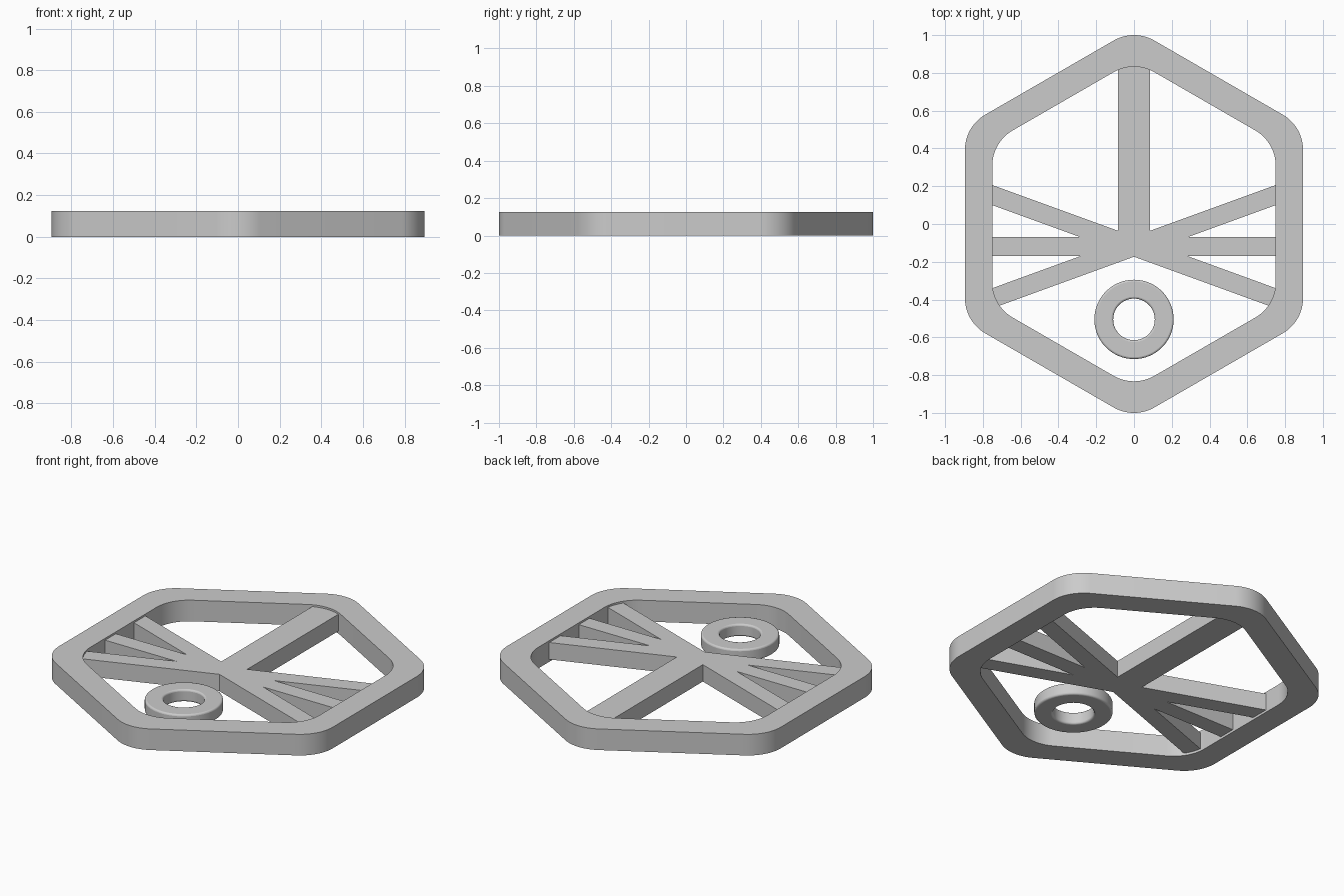
import bpy, bmesh
from math import sin, cos, tan, pi, radians

if "Cube" in bpy.data.objects:
    bpy.data.objects.remove(bpy.data.objects["Cube"])


def rounded_hexagon(apothem, radius, steps=14):
    # Pointy-top hexagon outline with filleted corners
    pts = []
    dist = (apothem - radius) / cos(pi / 6)
    for k in range(6):
        a = pi / 6 + k * pi / 3
        for i in range(steps + 1):
            t = a - pi / 6 + (pi / 3) * i / steps
            pts.append((dist * cos(a) + radius * cos(t),
                        dist * sin(a) + radius * sin(t)))
    return pts


def circle(cx, cy, r, n=64):
    return [(cx + r * cos(2 * pi * i / n), cy + r * sin(2 * pi * i / n)) for i in range(n)]


def make_object(name, bm, bevel=0.0):
    bmesh.ops.recalc_face_normals(bm, faces=bm.faces)
    mesh = bpy.data.meshes.new(name)
    bm.to_mesh(mesh)
    bm.free()
    ob = bpy.data.objects.new(name, mesh)
    bpy.context.collection.objects.link(ob)
    if bevel:
        m = ob.modifiers.new("Bevel", 'BEVEL')
        m.width, m.segments, m.limit_method = bevel, 3, 'ANGLE'
        m.angle_limit = radians(40)
    bpy.ops.object.select_all(action='DESELECT')
    ob.select_set(True)
    bpy.context.view_layer.objects.active = ob
    bpy.ops.object.shade_smooth_by_angle(angle=radians(30))
    return ob


def band(name, outer, inner, z0, z1, bevel=0.0):
    # Closed band between two outlines with matching point counts
    bm = bmesh.new()
    loops = [[bm.verts.new((x, y, z)) for x, y in pts]
             for pts, z in ((outer, z0), (outer, z1), (inner, z1), (inner, z0))]
    n = len(outer)
    for a, b in zip(loops, loops[1:] + loops[:1]):
        for i in range(n):
            j = (i + 1) % n
            bm.faces.new((a[i], a[j], b[j], b[i]))
    return make_object(name, bm, bevel)


# Hexagonal rim
band("hexagon_frame", rounded_hexagon(0.895, 0.215), rounded_hexagon(0.75, 0.215), 0.0, 0.125)

# Small loose ring
band("small_ring", circle(0, -0.505, 0.21), circle(0, -0.505, 0.11), 0.027, 0.099, 0.01)

# Spokes: one outline, two crossing bars, a level bar and a wide upright bar
hub_y, half, end = -0.12, 0.05, 0.80
slope = tan(radians(20))
off = half / cos(radians(20))
notch = (off + half) / slope
right = [
    (end, hub_y - off - slope * end), (end, hub_y + off - slope * end),
    (notch, hub_y - half), (end, hub_y - half),
    (end, hub_y + half), (notch, hub_y + half),
    (end, hub_y - off + slope * end), (end, hub_y + off + slope * end),
    (0.085, hub_y + off + slope * 0.085), (0.085, 0.87),
]
outline = [(0, hub_y - off)] + right + [(-x, y) for x, y in reversed(right)]
bm = bmesh.new()
face = bm.faces.new([bm.verts.new((x, y, 0.014)) for x, y in outline])
top = bmesh.ops.extrude_face_region(bm, geom=[face], use_keep_orig=True)["geom"]
bmesh.ops.translate(bm, vec=(0, 0, 0.1),
                    verts=[g for g in top if isinstance(g, bmesh.types.BMVert)])
bmesh.ops.triangulate(bm, faces=[f for f in bm.faces if len(f.verts) > 4])
make_object("spokes", bm)
